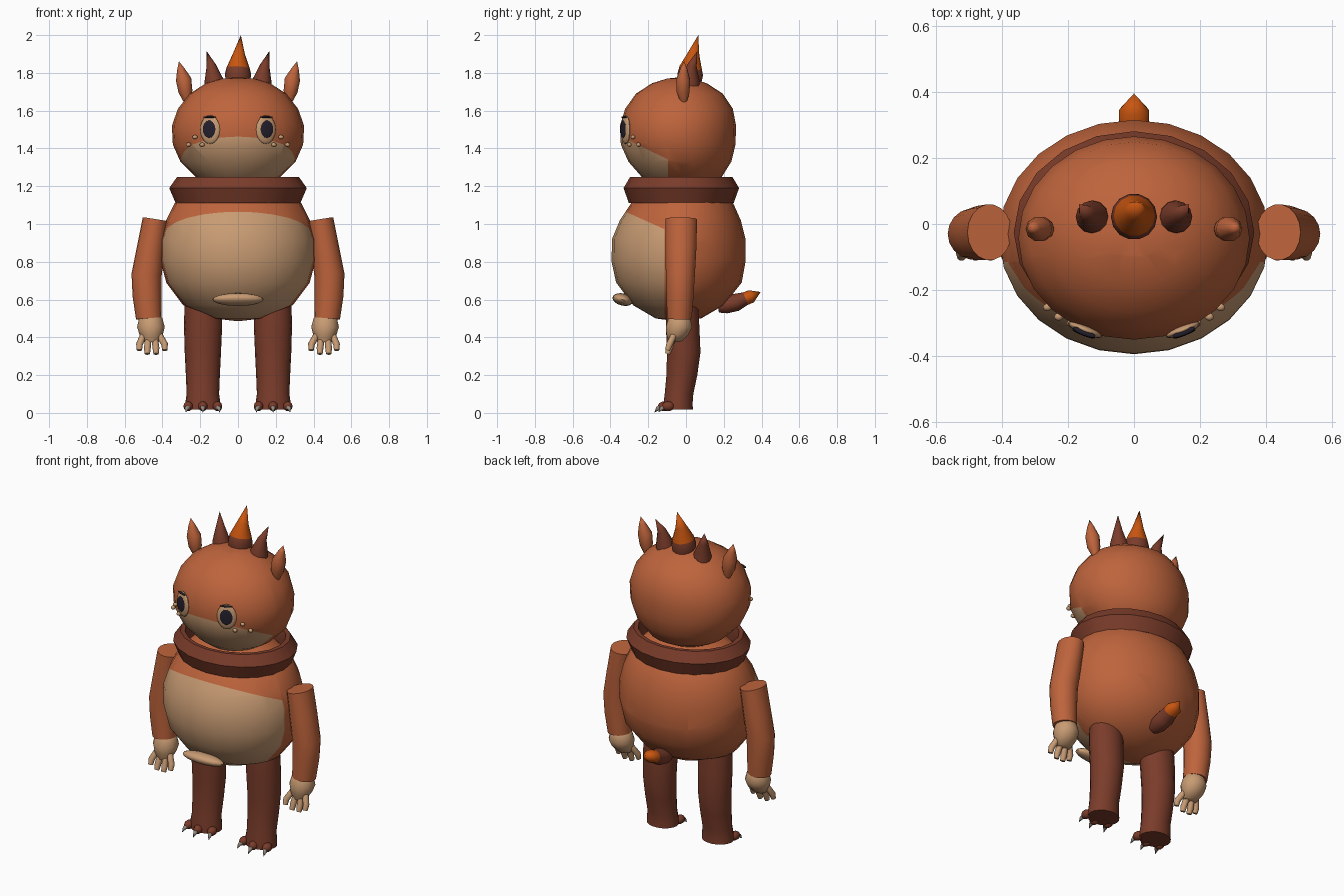
import bpy, bmesh, math
from mathutils import Vector, Euler


def material(name, r, g, b):
    m = bpy.data.materials.new(name)
    m.diffuse_color = (r, g, b, 1)
    return m


RUST = material("rust fur", 0.515, 0.127, 0.045)
BEIGE = material("beige skin", 0.578, 0.328, 0.171)
BROWN = material("dark brown", 0.195, 0.045, 0.023)
ORANGE = material("bright orange", 0.578, 0.091, 0.005)
DARK = material("pupil dark", 0.017, 0.014, 0.026)
GREY = material("claw grey", 0.305, 0.262, 0.223)


def finish(bm, name, mats, angle=45):
    bmesh.ops.recalc_face_normals(bm, faces=bm.faces[:])
    me = bpy.data.meshes.new(name)
    bm.to_mesh(me)
    bm.free()
    for m in mats:
        me.materials.append(m)
    ob = bpy.data.objects.new(name, me)
    bpy.context.collection.objects.link(ob)
    bpy.ops.object.select_all(action='DESELECT')
    bpy.context.view_layer.objects.active = ob
    ob.select_set(True)
    bpy.ops.object.shade_smooth_by_angle(angle=math.radians(angle))
    return ob


def loft(rings, seg=16, upright=False, closed=False, split=None):
    """Rings of (x, y, z, rx, ry) joined in order; faces from ring 'split' on get slot 1."""
    bm = bmesh.new()
    pts = [Vector(r[:3]) for r in rings]
    loops = []
    for i, r in enumerate(rings):
        axis = Vector((0, 0, 1))
        if not upright:
            axis = pts[min(i + 1, len(pts) - 1)] - pts[max(i - 1, 0)]
        ref = Vector((0, 0, 1 if axis.z >= -1e-4 else -1))
        q = ref.rotation_difference(axis)
        loops.append([bm.verts.new(pts[i] + q @ Vector((r[3] * math.cos(a), r[4] * math.sin(a), 0)))
                      for a in (math.tau * k / seg for k in range(seg))])
    n = len(loops)
    for i in range(n if closed else n - 1):
        a, b = loops[i], loops[(i + 1) % n]
        for k in range(seg):
            j = (k + 1) % seg
            f = bm.faces.new((a[k], a[j], b[j], b[k]))
            f.material_index = int(split is not None and i >= split)
    if not closed:
        bm.faces.new(loops[0][::-1])
        f = bm.faces.new(loops[-1])
        f.material_index = int(split is not None)
    bmesh.ops.remove_doubles(bm, verts=bm.verts[:], dist=0.0005)
    return bm


def profile(rows):
    """Rows of (z, half width, front y, back y) to rings."""
    return [(0, (f + b) / 2, z, w, (b - f) / 2) for z, w, f, b in rows]


def patch(bm, planes):
    """Cut along planes; faces behind all of them become the beige slot."""
    for co, no in planes:
        bmesh.ops.bisect_plane(bm, geom=bm.verts[:] + bm.edges[:] + bm.faces[:],
                               plane_co=co, plane_no=no, dist=0.0005)
    for f in bm.faces:
        c = f.calc_center_median()
        f.material_index = int(all((c - Vector(co)).dot(Vector(no)) < 0 for co, no in planes))


def ellipsoid(name, loc, size, mat, rot=(0, 0, 0), seg=16):
    bm = bmesh.new()
    bmesh.ops.create_uvsphere(bm, u_segments=seg, v_segments=seg // 2 + 2, radius=1)
    e = Euler(rot).to_matrix()
    for v in bm.verts:
        v.co = e @ Vector((v.co.x * size[0], v.co.y * size[1], v.co.z * size[2])) + Vector(loc)
    return finish(bm, name, [mat], 60)


# Body with beige belly
body = loft(profile([(0.485, 0.0, -0.05, -0.05), (0.50, 0.13, -0.16, 0.08), (0.57, 0.29, -0.28, 0.20),
                     (0.69, 0.38, -0.37, 0.295), (0.80, 0.408, -0.394, 0.315), (0.92, 0.408, -0.392, 0.315),
                     (1.02, 0.38, -0.35, 0.29), (1.11, 0.335, -0.29, 0.25), (1.19, 0.25, -0.22, 0.18),
                     (1.24, 0.12, -0.12, 0.08)]), 24, True)
patch(body, [((0, -0.115, 0), (0, 1, 0)), ((0, -0.32, 1.065), (0, 0.45, 1))])
finish(body, "body", [RUST, BEIGE], 70)

# Head with beige muzzle
head = loft(profile([(1.165, 0.0, -0.03, -0.03), (1.19, 0.12, -0.15, 0.08), (1.25, 0.225, -0.235, 0.19),
                     (1.33, 0.305, -0.305, 0.24), (1.42, 0.345, -0.345, 0.262), (1.52, 0.35, -0.35, 0.265),
                     (1.61, 0.318, -0.322, 0.248), (1.69, 0.255, -0.265, 0.195), (1.745, 0.17, -0.18, 0.11),
                     (1.77, 0.085, -0.10, 0.03), (1.777, 0.0, -0.03, -0.03)]), 24, True)
patch(head, [((0, -0.095, 0), (0, 1, 0)), ((0, -0.345, 1.462), (0, 0.48, 1))])
finish(head, "head", [RUST, BEIGE], 70)

# Collar ring
collar = [(0, -0.025, z, r, r * 0.84) for z, r in
          [(1.11, 0.33), (1.19, 0.364), (1.25, 0.322), (1.25, 0.295), (1.19, 0.28), (1.11, 0.29)]]
finish(loft(collar, 20, True, True), "collar", [BROWN], 35)

# Pouch lip on the belly
ellipsoid("pouch_lip", (0, -0.335, 0.6), (0.135, 0.055, 0.032), BEIGE, (-0.25, 0, 0))

# Middle horn and tail, both with bright tips
finish(loft([(0, 0.02, 1.74, 0.06, 0.06), (0, 0.022, 1.79, 0.07, 0.07), (0.001, 0.025, 1.825, 0.062, 0.062),
             (0.005, 0.04, 1.90, 0.032, 0.032), (0.015, 0.065, 2.0, 0, 0)], 14, split=2),
       "middle_horn", [BROWN, ORANGE])
finish(loft([(0, 0.17, 0.565, 0.035, 0.035), (0, 0.21, 0.57, 0.05, 0.045), (0, 0.265, 0.585, 0.053, 0.048),
             (0, 0.315, 0.605, 0.045, 0.036), (0, 0.345, 0.617, 0.045, 0.036), (0, 0.395, 0.64, 0, 0)],
            14, split=3), "tail", [BROWN, ORANGE])

for s, side in ((-1, "left"), (1, "right")):
    def part(name, rings, mat, seg=12, angle=45, upright=False):
        finish(loft([(s * r[0], *r[1:]) for r in rings], seg, upright), f"{side}_{name}", [mat], angle)

    # Side horns and ears
    part("horn", [(0.122, 0.02, 1.70, 0.053, 0.053), (0.128, 0.022, 1.765, 0.049, 0.049),
                  (0.142, 0.032, 1.84, 0.025, 0.025), (0.166, 0.06, 1.915, 0, 0)], BROWN)
    part("ear", [(0.268, -0.012, 1.64, 0.015, 0.015), (0.278, -0.015, 1.70, 0.037, 0.036),
                 (0.288, -0.015, 1.765, 0.041, 0.038), (0.303, -0.012, 1.82, 0.02, 0.02),
                 (0.313, -0.01, 1.862, 0, 0)], RUST, 10)

    # Eyes: lens, pupil and lash
    turn = s * 0.38
    out = Vector((math.sin(turn), -math.cos(turn), 0))
    eye = Vector((s * 0.148, -0.32, 1.5))
    ellipsoid(f"{side}_eye", eye, (0.056, 0.016, 0.076), BEIGE, (0, 0, turn))
    ellipsoid(f"{side}_pupil", eye + out * 0.014 + Vector((0, 0, 0.002)), (0.036, 0.005, 0.046), DARK, (0, 0, turn))
    ellipsoid(f"{side}_lash", eye + out * 0.008 + Vector((0, 0, 0.066)), (0.038, 0.01, 0.005), DARK, (0, 0, turn), 10)

    # Cheek bumps
    for k, (x, y, z) in enumerate([(0.19, -0.30, 1.42), (0.262, -0.252, 1.42), (0.228, -0.281, 1.46)]):
        ellipsoid(f"{side}_cheek_bump_{k}", (s * x, y, z), (0.014, 0.012, 0.011), BEIGE, seg=8)

    # Arms
    part("arm", [(0.437, -0.025, 1.025, 0.068, 0.085), (0.462, -0.027, 0.87, 0.074, 0.083),
                 (0.484, -0.03, 0.73, 0.08, 0.078), (0.482, -0.032, 0.62, 0.076, 0.073),
                 (0.472, -0.035, 0.5, 0.068, 0.066)], RUST, 18)

    # Hands and fingers
    part("hand", [(0.463, -0.035, 0.53, 0.04, 0.04), (0.462, -0.035, 0.50, 0.062, 0.06),
                  (0.461, -0.037, 0.455, 0.073, 0.072), (0.46, -0.045, 0.415, 0.062, 0.06),
                  (0.458, -0.058, 0.375, 0.04, 0.032)], BEIGE, 14, 60, True)
    for k, (x0, x1, z) in enumerate([(0.42, 0.388, 0.332), (0.445, 0.434, 0.312),
                                     (0.472, 0.48, 0.312), (0.498, 0.522, 0.332)]):
        part(f"finger_{k}", [(x0, -0.06, 0.42, 0.017, 0.017), (x1, -0.088, z + 0.03, 0.018, 0.018),
                             (x1, -0.098, z, 0.014, 0.014)], BEIGE, 10)

    # Legs
    part("leg", [(0.185, -0.02, 0.575, 0.098, 0.085), (0.185, -0.018, 0.46, 0.101, 0.09),
                 (0.186, -0.012, 0.32, 0.096, 0.09), (0.186, -0.022, 0.2, 0.09, 0.083),
                 (0.186, -0.037, 0.1, 0.086, 0.077), (0.186, -0.042, 0.05, 0.093, 0.078),
                 (0.186, -0.042, 0.018, 0.094, 0.08)], BROWN, 18, 45, True)

    # Toes and claws
    for k, (dx, y) in enumerate([(-0.078, -0.095), (0, -0.115), (0.078, -0.095)]):
        x = 0.186 + dx
        ellipsoid(f"{side}_toe_{k}", (s * x, y, 0.035), (0.026, 0.034, 0.026), BROWN, seg=10)
        part(f"claw_{k}", [(x, y - 0.02, 0.03, 0.014, 0.014), (x + dx * 0.1, y - 0.035, 0.023, 0.011, 0.011),
                           (x + dx * 0.15, y - 0.052, 0.002, 0, 0)], GREY, 8)
